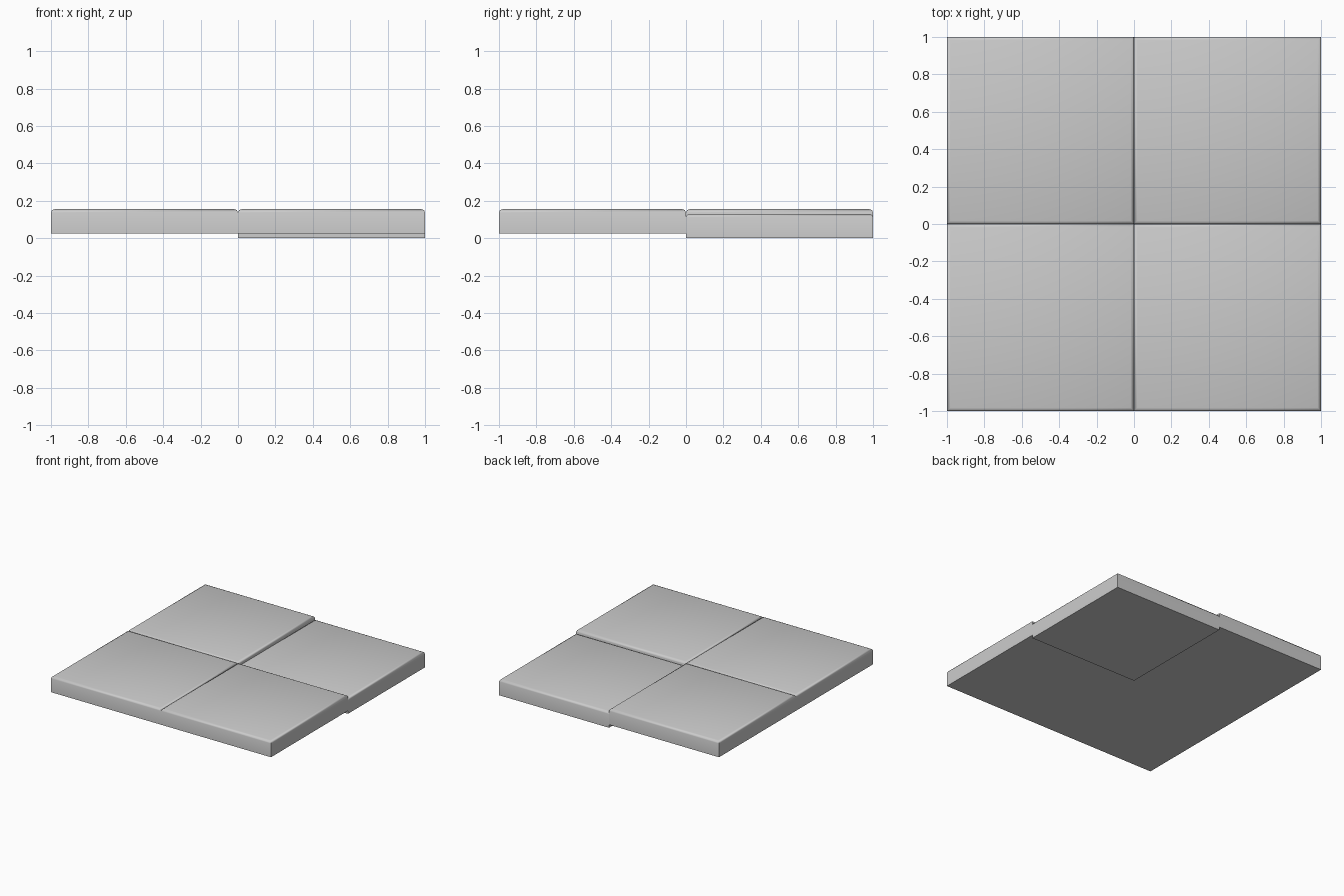
import bpy, bmesh

if "Cube" in bpy.data.objects:
    bpy.data.objects.remove(bpy.data.objects["Cube"])

THICK = 0.13
BEVEL = 0.018


def make_tile(name, cx, cy, base_z):
    # square slab with only its upper rim rounded
    bm = bmesh.new()
    bmesh.ops.create_cube(bm, size=1)
    for v in bm.verts:
        v.co.z = (v.co.z + 0.5) * THICK
    rim = [e for e in bm.edges if all(v.co.z > THICK / 2 for v in e.verts)]
    bmesh.ops.bevel(bm, geom=rim, offset=BEVEL, segments=2,
                    profile=0.5, affect='EDGES')
    mesh = bpy.data.meshes.new(name)
    bm.to_mesh(mesh)
    bm.free()
    tile = bpy.data.objects.new(name, mesh)
    tile.location = (cx, cy, base_z)
    bpy.context.collection.objects.link(tile)
    bpy.ops.object.select_all(action='DESELECT')
    tile.select_set(True)
    bpy.context.view_layer.objects.active = tile
    bpy.ops.object.shade_smooth_by_angle(angle=0.9)


# three level tiles and one sunken tile at the back right
make_tile("front_left_tile", -0.5, -0.5, 0.025)
make_tile("front_right_tile", 0.5, -0.5, 0.025)
make_tile("back_left_tile", -0.5, 0.5, 0.025)
make_tile("sunken_back_right_tile", 0.5, 0.5, 0.0)
